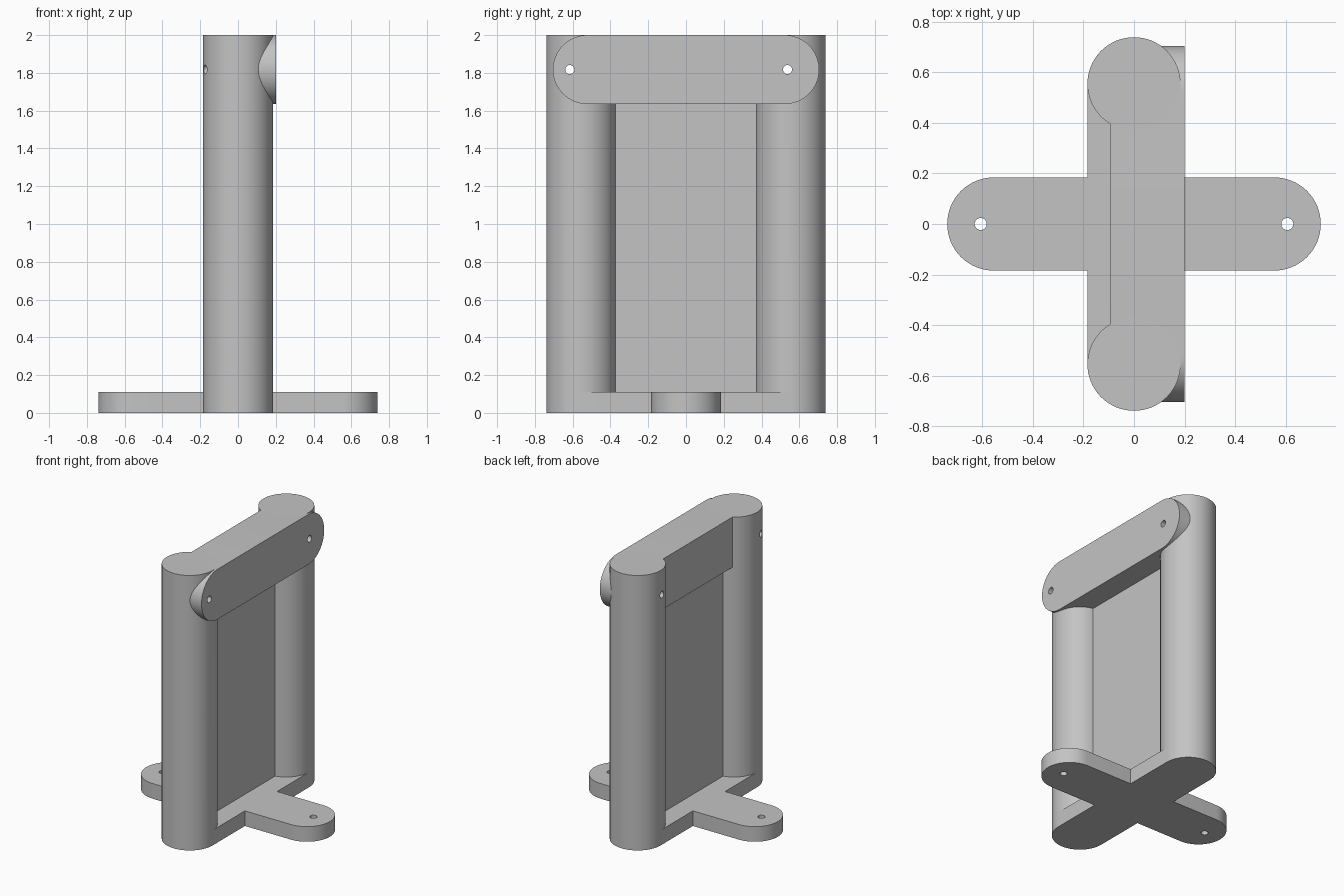
import bpy
import bmesh
from math import cos, sin, pi, radians
from mathutils import Matrix, Vector

cube = bpy.data.objects.get("Cube")
if cube:
    bpy.data.objects.remove(cube, do_unlink=True)

R = 0.1845          # shared radius of columns and plate ends
REACH = 0.555       # distance of end centres from the middle
BASE_H = 0.11
TOP = 2.0
BAR_R = 0.1825
BAR_Z = TOP - BAR_R
HOLE_R = 0.024

grey = bpy.data.materials.new("plain_grey")
grey.use_nodes = True
grey.diffuse_color = (0.55, 0.55, 0.55, 1)
grey.node_tree.nodes["Principled BSDF"].inputs["Base Color"].default_value = grey.diffuse_color

# Turns an outline's (u, v, depth) into (y, z, x)
SIDEWAYS = Matrix(((0, 0, 1, 0), (1, 0, 0, 0), (0, 1, 0, 0), (0, 0, 0, 1)))


def arc(cx, cy, r, start, end, steps=32):
    return [Vector((cx + r * cos(radians(start + (end - start) * i / steps)),
                    cy + r * sin(radians(start + (end - start) * i / steps)), 0))
            for i in range(steps + 1)]


def prism(name, outline, low, high, turn=Matrix()):
    """Extrude a flat outline from low to high."""
    bm = bmesh.new()
    face = bm.faces.new([bm.verts.new((p.x, p.y, low)) for p in outline])
    extruded = bmesh.ops.extrude_face_region(bm, geom=[face], use_keep_orig=True)["geom"]
    moved = [g for g in extruded if isinstance(g, bmesh.types.BMVert)]
    bmesh.ops.translate(bm, verts=moved, vec=(0, 0, high - low))
    bmesh.ops.transform(bm, matrix=turn, verts=bm.verts)
    bmesh.ops.recalc_face_normals(bm, faces=bm.faces)
    mesh = bpy.data.meshes.new(name)
    bm.to_mesh(mesh)
    bm.free()
    mesh.materials.append(grey)
    obj = bpy.data.objects.new(name, mesh)
    bpy.context.collection.objects.link(obj)
    return obj


def circle(cx, cy, r, steps):
    return arc(cx, cy, r, 0, 360, steps)[:-1]


def activate(obj):
    bpy.ops.object.select_all(action='DESELECT')
    obj.select_set(True)
    bpy.context.view_layer.objects.active = obj


def drill(obj, cutter):
    activate(obj)
    mod = obj.modifiers.new("hole", 'BOOLEAN')
    mod.operation = 'DIFFERENCE'
    mod.solver = 'EXACT'
    mod.object = cutter
    bpy.ops.object.modifier_apply(modifier=mod.name)


# Cross-shaped base with four rounded arms
cross = []
for k in range(4):
    turn = Matrix.Rotation(k * pi / 2, 3, 'Z')
    cross += [turn @ p for p in arc(REACH, 0, R, -90, 90) + [Vector((R, R, 0))]]
base = prism("cross_base", cross, 0, BASE_H)

# Two upright columns
front_column = prism("front_column", circle(0, -REACH, R, 64), BASE_H, TOP)
back_column = prism("back_column", circle(0, REACH, R, 64), BASE_H, TOP)

# Thin web panel between the columns
w, d = 0.037, REACH - R + 0.02
web = [Vector((x, y, 0)) for x, y in ((-w, -d), (w, -d), (w, d), (-w, d))]
panel = prism("web_panel", web, BASE_H, BAR_Z)

# Round-ended top bar, offset to one side
mid = 0.705 - BAR_R
pill = arc(mid, BAR_Z, BAR_R, -90, 90) + arc(-mid, BAR_Z, BAR_R, 90, 270)
bar = prism("top_bar", pill, -0.095, 0.2, SIDEWAYS)

# Screw holes through the base arms, and through bar and columns
cutters = []
for x in (-0.607, 0.607):
    cutters.append(prism("base_hole_cutter", circle(x, 0, HOLE_R, 20), -0.1, 0.3))
    drill(base, cutters[-1])
for y, column in ((-0.615, front_column), (0.537, back_column)):
    cutters.append(prism("bar_hole_cutter", circle(y, BAR_Z, HOLE_R, 20), -0.4, 0.4, SIDEWAYS))
    drill(bar, cutters[-1])
    drill(column, cutters[-1])
for cutter in cutters:
    bpy.data.objects.remove(cutter, do_unlink=True)

for obj in (base, front_column, back_column, bar):
    activate(obj)
    bpy.ops.object.shade_smooth_by_angle(angle=radians(30))
